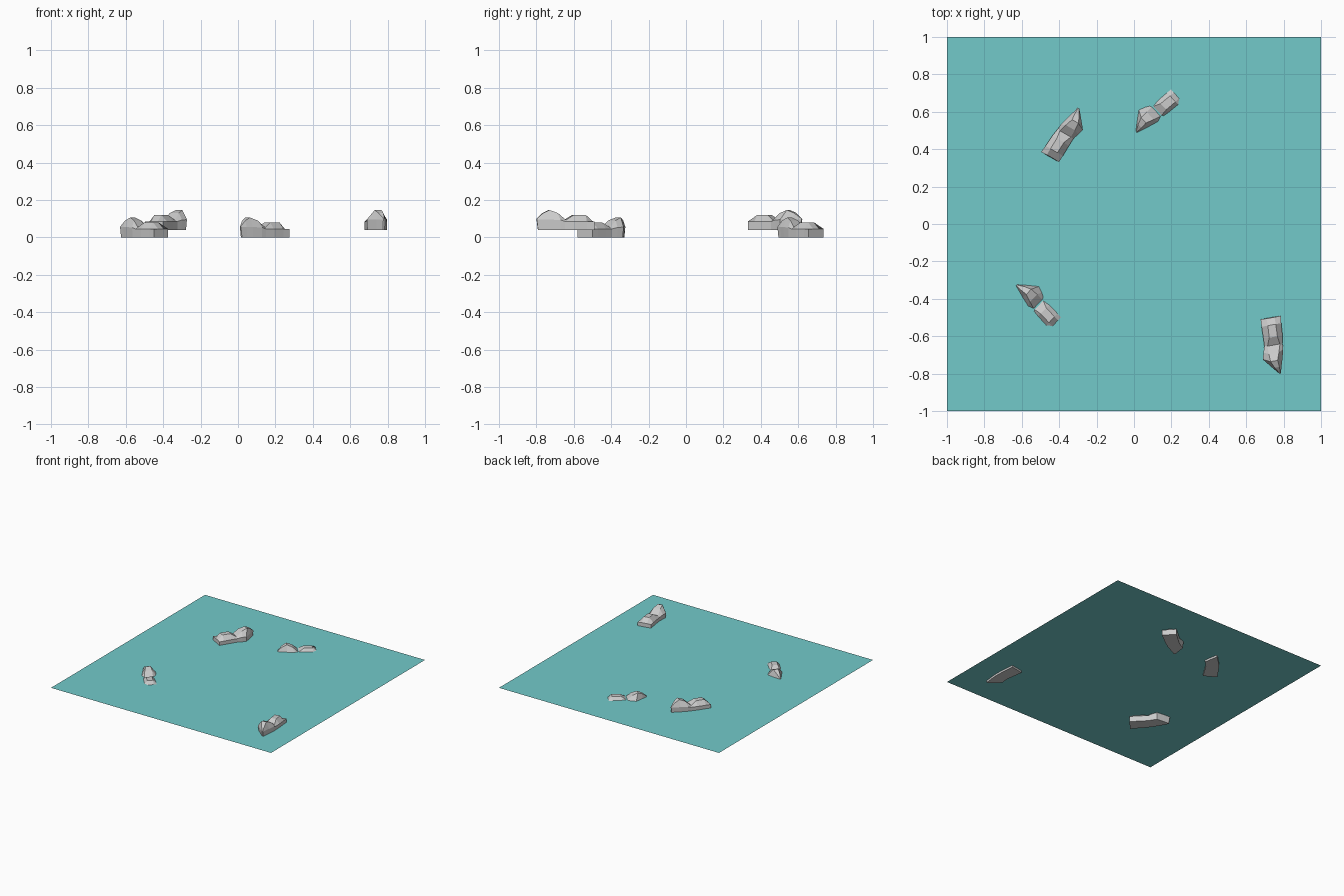
import bpy, bmesh
from math import atan2
from mathutils import Matrix, Vector

if "Cube" in bpy.data.objects:
    bpy.data.objects.remove(bpy.data.objects["Cube"])

# Water surface
bpy.ops.mesh.primitive_plane_add(size=2, location=(0, 0, 0.056))
water = bpy.context.object
water.name = "water_surface"
mat = bpy.data.materials.new("water")
mat.diffuse_color = (0.17, 0.59, 0.59, 1)
mat.use_nodes = True
mat.node_tree.nodes["Principled BSDF"].inputs["Base Color"].default_value = mat.diffuse_color
water.data.materials.append(mat)

# Rock cross-sections along its length:
# left edge (x, y), right edge (x, y), wall height, top left x, top right x, top y, top height
SECTIONS = [
    ((0.000, 0.000), (0.110, 0.000), 0.045, 0.035, 0.078, 0.002, 0.046),
    ((0.005, 0.040), (0.112, 0.040), 0.045, 0.035, 0.078, 0.040, 0.080),
    ((0.010, 0.105), (0.114, 0.100), 0.045, 0.038, 0.082, 0.105, 0.080),
    ((0.018, 0.155), (0.116, 0.145), 0.045, 0.032, 0.100, 0.148, 0.053),
    ((0.020, 0.180), (0.127, 0.178), 0.053, 0.045, 0.100, 0.190, 0.090),
    ((0.035, 0.235), (0.137, 0.213), 0.055, 0.060, 0.098, 0.232, 0.106),
    ((0.046, 0.270), (0.095, 0.266), 0.056, 0.057, 0.083, 0.268, 0.090),
    ((0.055, 0.303), (0.064, 0.303), 0.056, 0.058, 0.062, 0.302, 0.060),
]


def make_rock_mesh():
    bm = bmesh.new()
    rings = []
    for i, (left, right, wall, tl, tr, ty, top) in enumerate(SECTIONS):
        k = 0.95 if i >= 4 else 1.0  # slight undercut below the tall lump

        def base(p):
            return (0.06 + (p[0] - 0.06) * k, 0.15 + (p[1] - 0.15) * k, 0)

        pts = [base(left), base(right), (*right, wall),
               (tr, ty, top), (tl, ty, top), (*left, wall)]
        rings.append([bm.verts.new(p) for p in pts])
    for a, b in zip(rings, rings[1:]):
        for j in range(6):
            n = (j + 1) % 6
            bm.faces.new((a[j], a[n], b[n], b[j]))
    bm.faces.new(rings[0][::-1])
    bm.faces.new(rings[-1])
    bmesh.ops.recalc_face_normals(bm, faces=bm.faces)
    mesh = bpy.data.meshes.new("rock")
    bm.to_mesh(mesh)
    bm.free()
    return mesh


# Four copies: corner position and direction of the rock's width axis
rock = make_rock_mesh()
PLACES = {
    "rock_front_right": ((0.785, -0.49, 0.04), (-0.98, -0.18)),
    "rock_back_left": ((-0.497, 0.385, 0.04), (0.87, -0.49)),
    "rock_front_left": ((-0.45, -0.58, 0.0), (0.69, 0.72)),
    "rock_back_right": ((0.275, 0.655, 0.0), (-0.68, 0.73)),
}
for name, (loc, axis) in PLACES.items():
    ob = bpy.data.objects.new(name, rock)
    ob.location = loc
    ob.rotation_euler[2] = atan2(axis[1], axis[0])
    bpy.context.collection.objects.link(ob)
